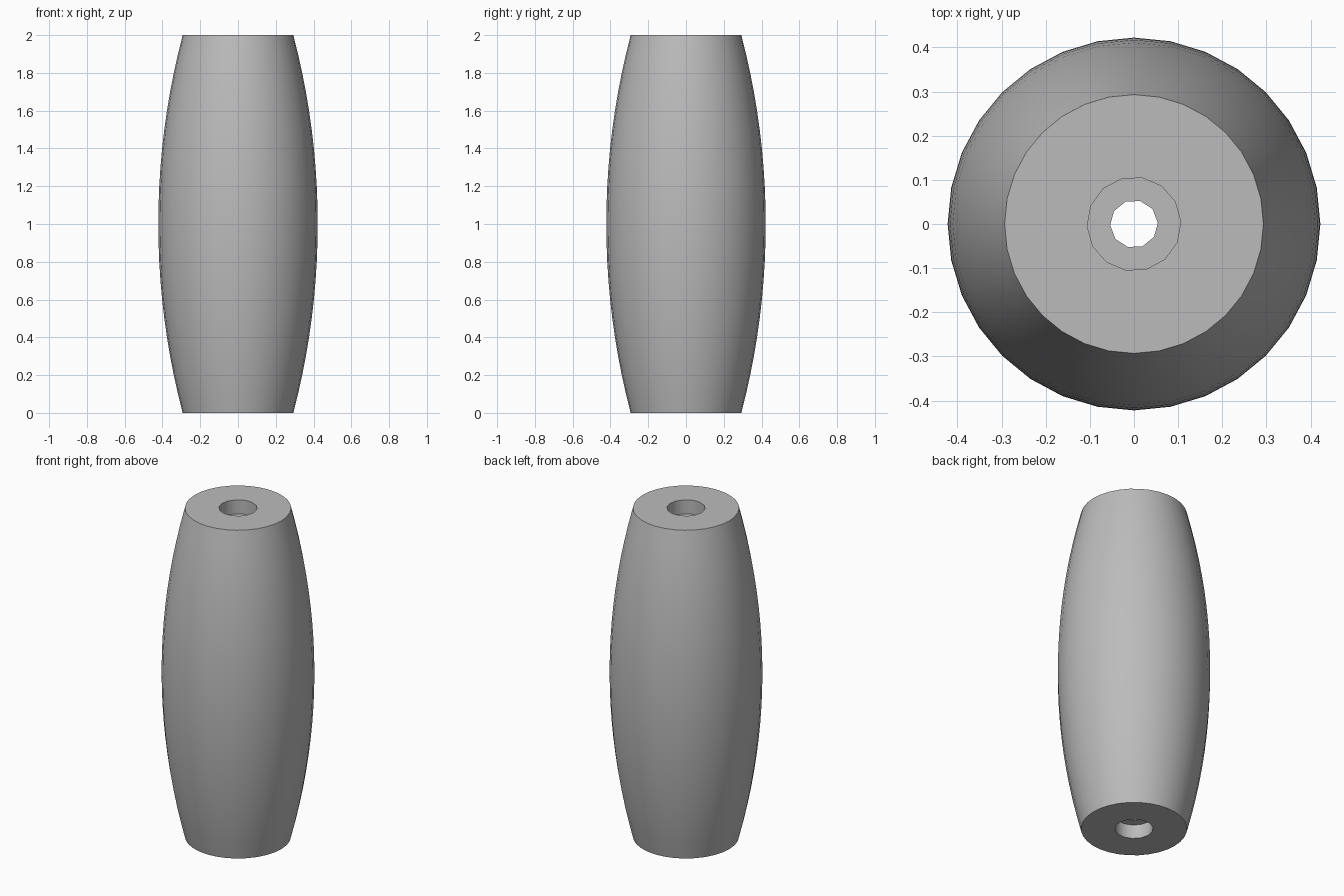
import bpy, bmesh, math

cube = bpy.data.objects.get("Cube")
if cube:
    bpy.data.objects.remove(cube, do_unlink=True)

HEIGHT = 2.0
END_R, MID_R = 0.293, 0.422
BORE_R, RECESS_R, RECESS_DEPTH = 0.054, 0.106, 0.085

grey = bpy.data.materials.new("mid grey")
grey.use_nodes = True
colour = (0.5, 0.5, 0.5, 1)
grey.diffuse_color = colour
grey.node_tree.nodes["Principled BSDF"].inputs["Base Color"].default_value = colour


def lathe(name, profile, sides, phase=0.0):
    """Closed solid turned about z from (radius, height) points."""
    bm = bmesh.new()
    rings = []
    for r, z in profile:
        angles = [phase + math.tau * i / sides for i in range(sides)]
        rings.append([bm.verts.new((r * math.cos(a), r * math.sin(a), z)) for a in angles])
    for low, high in zip(rings, rings[1:]):
        for i in range(sides):
            j = (i + 1) % sides
            bm.faces.new((low[i], low[j], high[j], high[i]))
    bm.faces.new(rings[0][::-1])
    bm.faces.new(rings[-1])
    mesh = bpy.data.meshes.new(name)
    bm.to_mesh(mesh)
    bm.free()
    mesh.materials.append(grey)
    obj = bpy.data.objects.new(name, mesh)
    bpy.context.collection.objects.link(obj)
    return obj


# Barrel body: side bulges along a circular arc
sag = MID_R - END_R
arc_r = (1 + sag * sag) / (2 * sag)
steps = 20
profile = []
for k in range(steps + 1):
    z = HEIGHT * k / steps
    profile.append((MID_R - arc_r + math.sqrt(arc_r ** 2 - (z - 1) ** 2), z))
body = lathe("barrel_body", profile, 32)

# Through bore and a wider recess in each end
phase = math.radians(2.7)
cutters = [
    lathe("bore_cutter", [(BORE_R, -0.1), (BORE_R, HEIGHT + 0.1)], 10, phase),
    lathe("bottom_recess_cutter", [(RECESS_R, -0.1), (RECESS_R, RECESS_DEPTH)], 14, phase),
    lathe("top_recess_cutter", [(RECESS_R, HEIGHT - RECESS_DEPTH), (RECESS_R, HEIGHT + 0.1)], 14, phase),
]
bpy.context.view_layer.objects.active = body
for cutter in cutters:
    cutter.hide_render = True
    mod = body.modifiers.new(cutter.name, "BOOLEAN")
    mod.operation = "DIFFERENCE"
    mod.solver = "EXACT"
    mod.object = cutter
    bpy.ops.object.modifier_apply(modifier=mod.name)
    bpy.data.objects.remove(cutter, do_unlink=True)

# Smooth sides with crisp end rims
bpy.ops.object.select_all(action="DESELECT")
body.select_set(True)
bpy.ops.object.shade_smooth_by_angle(angle=math.radians(40))
